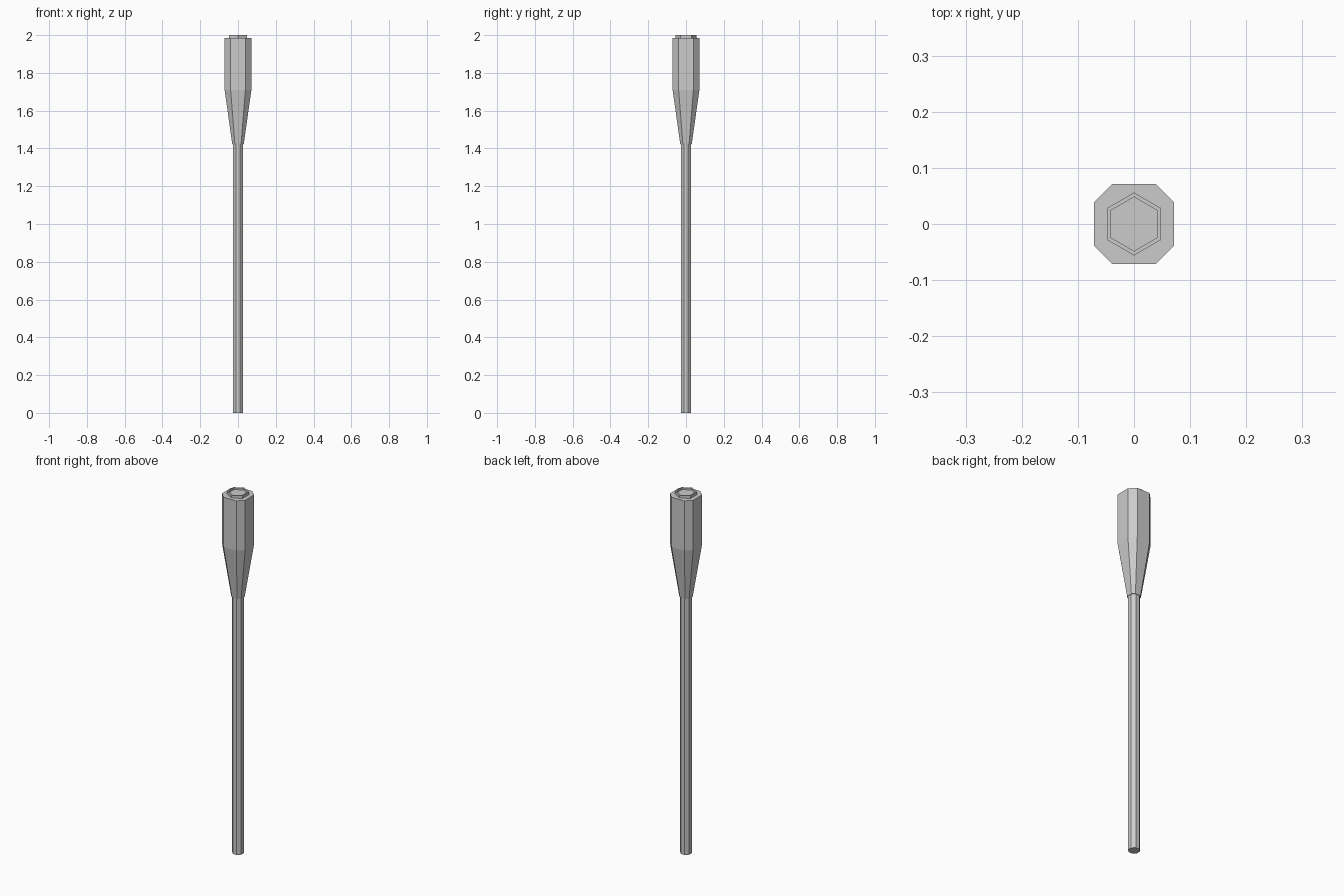
import bpy, bmesh, math

if "Cube" in bpy.data.objects:
    bpy.data.objects.remove(bpy.data.objects["Cube"])


def octagon(half, flat):
    """Square of half-width `half` with cut corners, `flat` is half a straight side."""
    return [(half, -flat), (half, flat), (flat, half), (-flat, half),
            (-half, flat), (-half, -flat), (-flat, -half), (flat, -half)]


def ngon(radius, sides, turn):
    return [(radius * math.cos(turn + 2 * math.pi * i / sides),
             radius * math.sin(turn + 2 * math.pi * i / sides)) for i in range(sides)]


def loft(name, sections):
    """Join (z, outline) sections into a closed solid with flat faces."""
    bm = bmesh.new()
    rings = [[bm.verts.new((x, y, z)) for x, y in pts] for z, pts in sections]
    for a, b in zip(rings, rings[1:]):
        n = len(a)
        for i in range(n):
            j = (i + 1) % n
            bm.faces.new((a[i], a[j], b[j], b[i]))
    bm.faces.new(rings[0][::-1])
    bm.faces.new(rings[-1])
    bmesh.ops.recalc_face_normals(bm, faces=bm.faces)
    mesh = bpy.data.meshes.new(name)
    bm.to_mesh(mesh)
    bm.free()
    obj = bpy.data.objects.new(name, mesh)
    bpy.context.collection.objects.link(obj)
    return obj


# Long thin shaft
shaft = ngon(0.03, 8, math.pi / 8)
loft("shaft", [(0, shaft), (1.43, shaft)])

# Handle: tapered neck into a straight grip with cut corners
loft("handle", [(1.42, octagon(0.03, 0.016)),
                (1.71, octagon(0.071, 0.039)),
                (1.985, octagon(0.071, 0.039))])

# Six-sided end cap with a shallow recess
outer, inner = ngon(0.056, 6, math.pi / 6), ngon(0.048, 6, math.pi / 6)
loft("end_cap", [(1.98, outer), (2.0, outer), (2.0, inner), (1.99, inner)])
